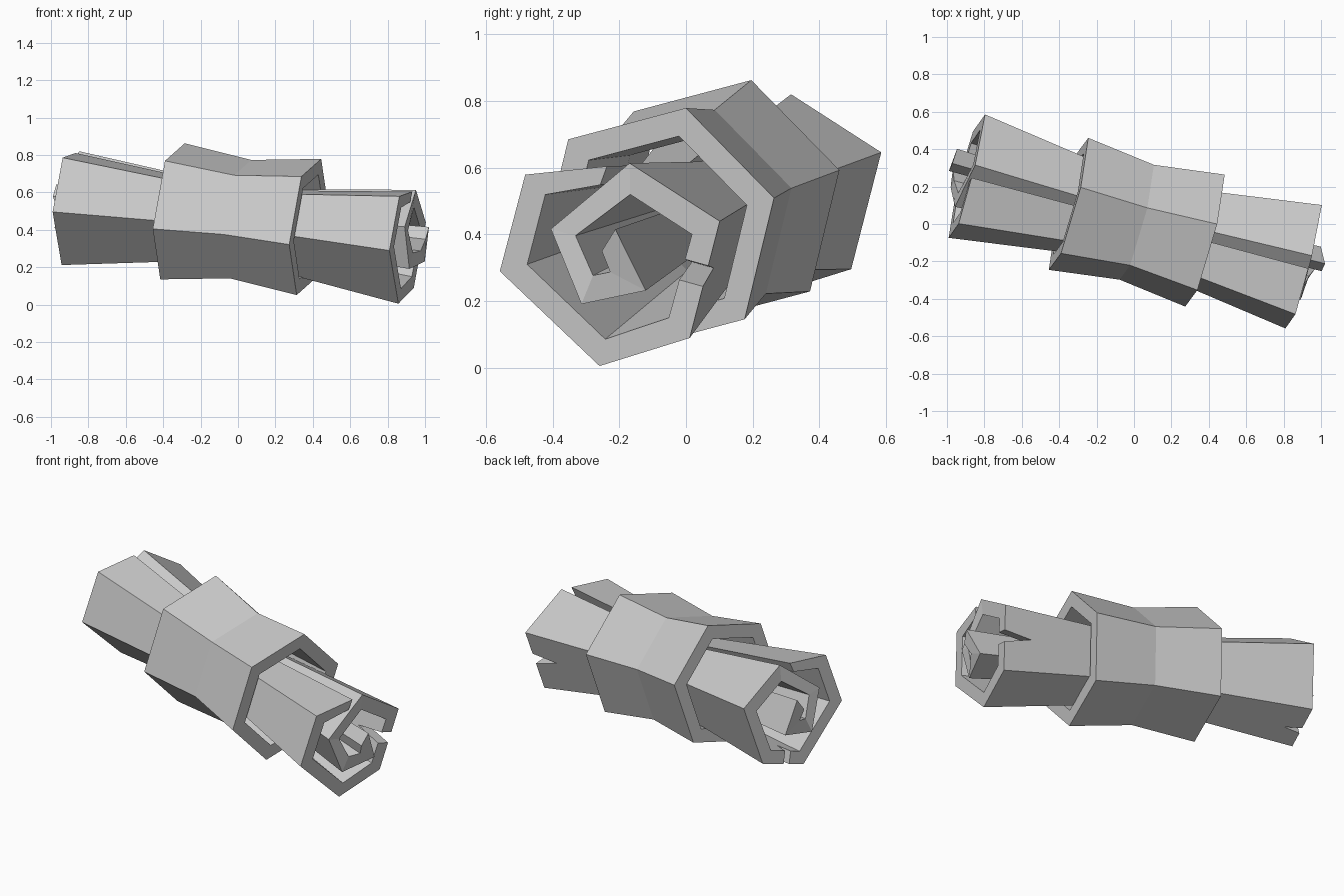
import bpy, bmesh, math
from mathutils import Vector, Matrix

old = bpy.data.objects.get("Cube")
if old:
    bpy.data.objects.remove(old, do_unlink=True)

# Local frame: the tilted roll axis and its cross directions
axis = Vector((.959, -.258, -.11)).normalized()
side = Vector((.277, .936, .213))
side = (side - axis * side.dot(axis)).normalized()
up = axis.cross(side)
frame = Matrix((side, up, axis)).transposed().to_4x4()
frame.translation = Vector((.005, .012, .458))

grey = bpy.data.materials.new("plain_grey")
grey.use_nodes = True
colour = (.6, .6, .6, 1)
grey.diffuse_color = colour
grey.node_tree.nodes["Principled BSDF"].inputs["Base Color"].default_value = colour


def make(name, bm):
    bmesh.ops.recalc_face_normals(bm, faces=bm.faces)
    mesh = bpy.data.meshes.new(name)
    bm.to_mesh(mesh)
    bm.free()
    mesh.materials.append(grey)
    obj = bpy.data.objects.new(name, mesh)
    bpy.context.collection.objects.link(obj)
    obj.matrix_world = frame
    return obj


def loft(name, outer, inner, sections, closed):
    """Thick wall lofted along z; sections are (z, scale, bulge of the core)."""
    bm = bmesh.new()
    n = len(outer)
    rings = []
    for z, scale, bulge in sections:
        rows = []
        for line in (outer, inner):
            rows.append([bm.verts.new((x * scale, y * scale,
                                       z + bulge * max(0, i - 6) / (n - 7)))
                         for i, (x, y) in enumerate(line)])
        rings.append(rows)
    count = n if closed else n - 1
    for a, b in zip(rings, rings[1:]):
        for k in (0, 1):
            for i in range(count):
                j = (i + 1) % n
                bm.faces.new((a[k][i], a[k][j], b[k][j], b[k][i]))
        if not closed:
            for i in (0, n - 1):
                bm.faces.new((a[0][i], b[0][i], b[1][i], a[1][i]))
    for o, q in (rings[0], rings[-1]):
        for i in range(count):
            j = (i + 1) % n
            bm.faces.new((o[i], o[j], q[j], q[i]))
    return make(name, bm)


def notch(target, p, q, where, width, z_end, depth):
    """Cut a V-shaped tear into the wall running from p to q."""
    p, q = Vector(p), Vector(q)
    along = (q - p).normalized()
    mid = p.lerp(q, where)
    out = mid.normalized()
    sign = math.copysign(1, z_end)
    tri = [(-width, z_end + sign * depth), (width, z_end + sign * depth),
           (0, z_end - sign * depth)]
    bm = bmesh.new()
    ends = [[bm.verts.new((*(mid + along * s + out * r), z)) for s, z in tri]
            for r in (-.13, .1)]
    bm.faces.new(ends[0])
    bm.faces.new(ends[1])
    for i in range(3):
        j = (i + 1) % 3
        bm.faces.new((ends[0][i], ends[0][j], ends[1][j], ends[1][i]))
    cutter = make("tear_cutter", bm)
    cutter.hide_render = True
    mod = target.modifiers.new("tear", 'BOOLEAN')
    mod.operation = 'DIFFERENCE'
    mod.solver = 'EXACT'
    mod.object = cutter
    bpy.context.view_layer.objects.active = target
    bpy.context.view_layer.update()
    bpy.ops.object.modifier_apply(modifier=mod.name)
    bpy.data.objects.remove(cutter, do_unlink=True)


# Rolled sheet: six-sided spiral, pinched in the middle, core pushed out
outer = [(.054, .245), (-.2, .275), (-.348, .009), (-.115, -.335), (.179, -.313),
         (.356, .009), (.125, .239), (-.155, .10), (-.11, -.139), (.102, -.141),
         (.062, .06)]
inner = [(.02, .195), (-.154, .203), (-.26, .011), (-.078, -.26), (.13, -.24),
         (.262, -.011), (.104, .147), (-.085, .064), (-.054, -.063), (.008, -.063),
         (.005, .005)]
half = .938
roll = loft("rolled_sheet", outer, inner,
            [(-half, 1, -.1), (0, .62, 0), (half, 1, .1)], False)
notch(roll, outer[4], outer[5], .53, .065, half, .17)
notch(roll, outer[4], outer[3], .58, .04, -half, .1)


# Hexagonal band around the middle
def hexagon(r):
    return [(r * math.cos(math.radians(2 + 60 * i)),
             r * math.sin(math.radians(2 + 60 * i))) for i in range(6)]


loft("middle_band", hexagon(.38), hexagon(.292),
     [(-.37, 1, 0), (.01, .87, 0), (.39, 1, 0)], True)
